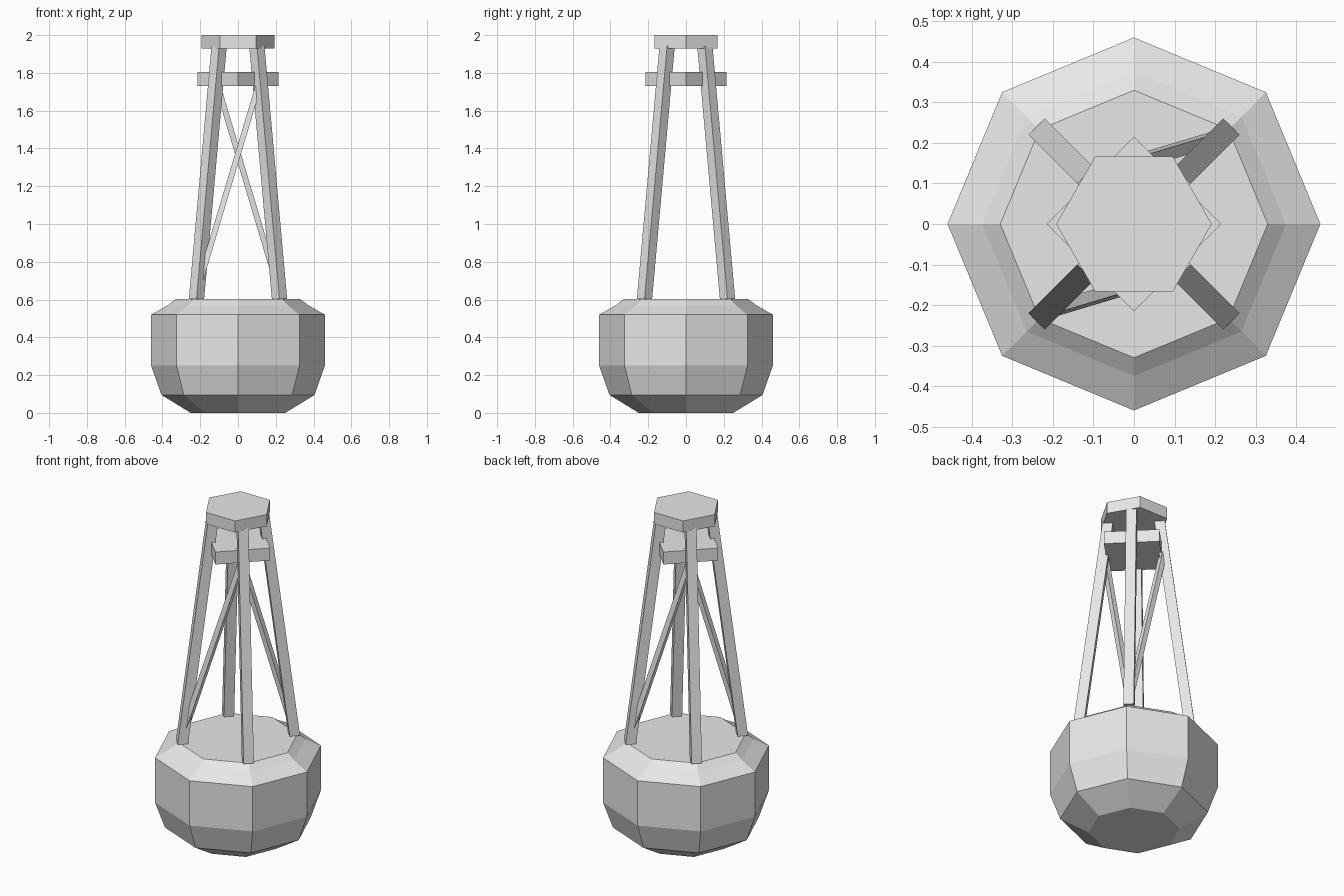
import bpy, bmesh, math
from mathutils import Matrix, Vector

cube = bpy.data.objects.get("Cube")
if cube:
    bpy.data.objects.remove(cube, do_unlink=True)

grey = bpy.data.materials.new("light_grey")
grey.use_nodes = True
colour = (0.8, 0.8, 0.8, 1)
grey.diffuse_color = colour
grey.node_tree.nodes["Principled BSDF"].inputs["Base Color"].default_value = colour


def add_object(name, bm):
    bmesh.ops.recalc_face_normals(bm, faces=bm.faces)
    mesh = bpy.data.meshes.new(name)
    bm.to_mesh(mesh)
    bm.free()
    mesh.materials.append(grey)
    obj = bpy.data.objects.new(name, mesh)
    bpy.context.collection.objects.link(obj)
    return obj


def lathe(name, profile, sides):
    """Faceted solid from (radius, height) points, first corner on +x."""
    bm = bmesh.new()
    rings = []
    for r, z in profile:
        angles = [math.tau * i / sides for i in range(sides)]
        rings.append([bm.verts.new((r * math.cos(a), r * math.sin(a), z)) for a in angles])
    for low, high in zip(rings, rings[1:]):
        for i in range(sides):
            j = (i + 1) % sides
            bm.faces.new((low[i], low[j], high[j], high[i]))
    bm.faces.new(rings[0][::-1])
    bm.faces.new(rings[-1])
    return add_object(name, bm)


def beam(name, start, end, width, outward):
    """Square bar between two points with one side turned outward."""
    start, end = Vector(start), Vector(end)
    axis = (end - start).normalized()
    side = axis.cross(Vector(outward)).normalized()
    turn = Matrix((side, axis.cross(side), axis)).transposed().to_4x4()
    size = Matrix.Diagonal((width, width, (end - start).length, 1))
    bm = bmesh.new()
    bmesh.ops.create_cube(bm, size=1, matrix=Matrix.Translation((start + end) / 2) @ turn @ size)
    return add_object(name, bm)


FOOT, TOP = 0.6, 1.94


def leg_offset(z):
    return 0.22 - 0.12 * (z - FOOT) / (TOP - FOOT)


# Eight-sided float
lathe("float", [(0.25, 0), (0.405, 0.095), (0.46, 0.25), (0.46, 0.52),
                (0.375, 0.568), (0.33, 0.602)], 8)

# Four leaning tower legs
for depth, sy in (("front", -1), ("back", 1)):
    for side, sx in (("right", -1), ("left", 1)):
        a, b = leg_offset(FOOT), leg_offset(TOP)
        beam(f"{depth}_{side}_leg", (sx * a, sy * a, FOOT), (sx * b, sy * b, TOP),
             0.057, (sx, sy, 0))

# One diagonal brace on the front and one on the back
LOW, HIGH = 0.65, 1.76
for depth, s in (("front", -1), ("back", 1)):
    a, b = leg_offset(LOW), leg_offset(HIGH)
    beam(f"{depth}_brace", (s * a, s * a, LOW), (-s * b, s * b, HIGH), 0.03, (0, s, 0))

# Square platform and six-sided cap
lathe("platform", [(0.215, 1.73), (0.215, 1.805)], 4)
lathe("cap", [(0.192, 1.93), (0.192, 2.0)], 6)
